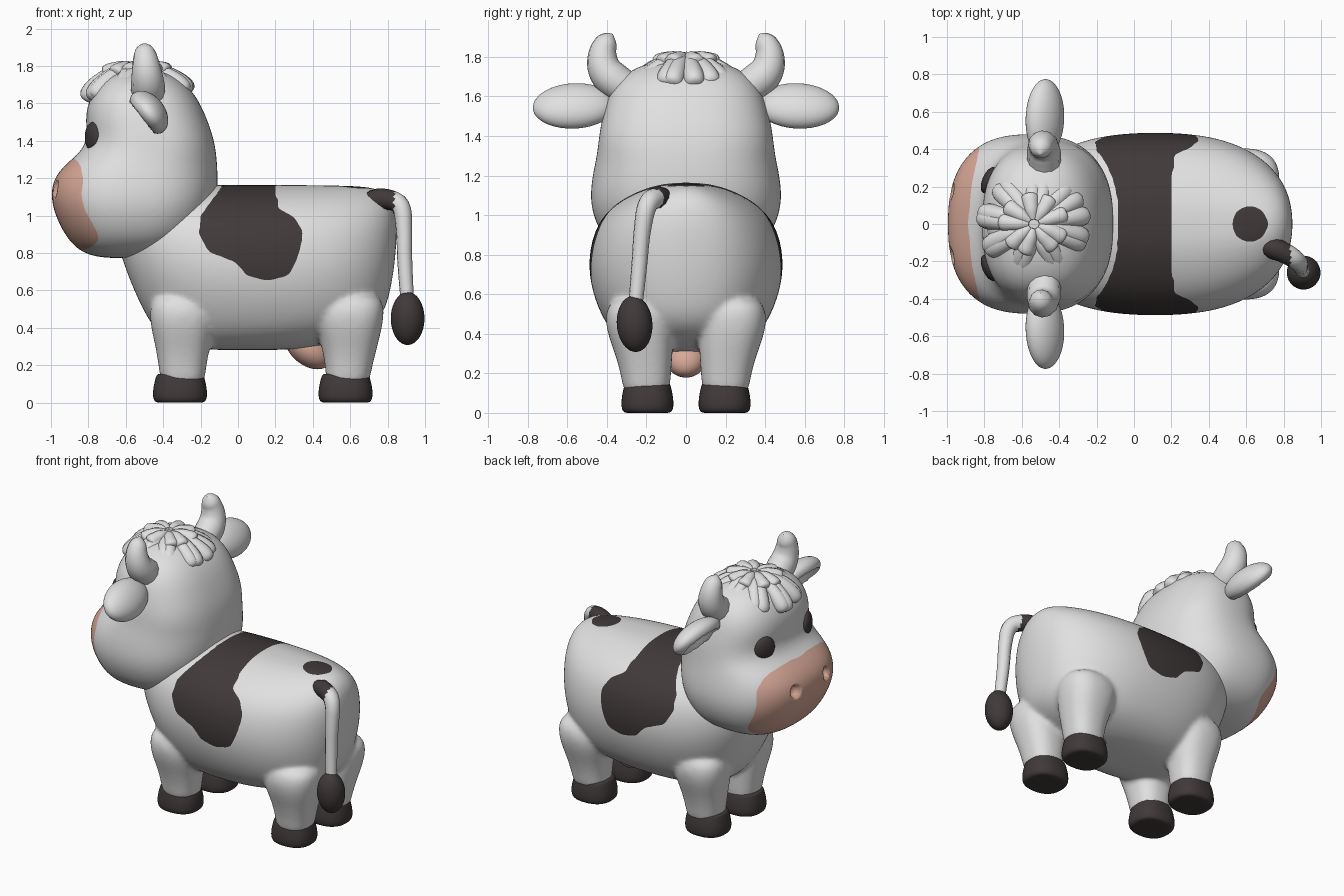
import bpy, bmesh, math
from mathutils import Vector, Matrix

cube = bpy.data.objects.get("Cube")
if cube:
    bpy.data.objects.remove(cube)


def material(name, rgb):
    m = bpy.data.materials.new(name)
    m.use_nodes = True
    m.diffuse_color = (*rgb, 1)
    bsdf = next(n for n in m.node_tree.nodes if n.type == 'BSDF_PRINCIPLED')
    bsdf.inputs["Base Color"].default_value = (*rgb, 1)
    return m


WHITE = material("soft_white", (0.75, 0.75, 0.75))
DARK = material("charcoal", (0.052, 0.041, 0.041))
PINK = material("dusty_pink", (0.68, 0.39, 0.31))


def add(name, mesh, mats):
    obj = bpy.data.objects.new(name, mesh)
    bpy.context.scene.collection.objects.link(obj)
    mesh.materials.clear()
    for m in mats:
        mesh.materials.append(m)
    for p in mesh.polygons:
        p.use_smooth = True
    return obj


def bake(obj):
    """Swap an object for its evaluated mesh."""
    bpy.context.view_layer.update()
    mesh = bpy.data.meshes.new_from_object(obj.evaluated_get(bpy.context.evaluated_depsgraph_get()))
    name, mats = obj.name, list(obj.data.materials)
    bpy.data.objects.remove(obj)
    return add(name, mesh, mats)


def stack(bm, rows, n=28, power=2.4):
    """Loft superellipse rings; each row is z, x_min, x_max, y_centre, y_half."""
    rings = []
    for z, x0, x1, yc, hy in rows:
        ring = []
        for i in range(n):
            a = math.tau * i / n
            c, s = math.cos(a), math.sin(a)
            x = math.copysign(abs(c) ** (2 / power), c) * (x1 - x0) / 2 + (x0 + x1) / 2
            y = math.copysign(abs(s) ** (2 / power), s) * hy + yc
            ring.append(bm.verts.new((x, y, z)))
        rings.append(ring)
    for lo, hi in zip(rings, rings[1:]):
        for i in range(n):
            j = (i + 1) % n
            bm.faces.new((lo[i], lo[j], hi[j], hi[i]))
    bm.faces.new(rings[0][::-1])
    bm.faces.new(rings[-1])


def lofted(name, stacks, mats, voxel=None, power=2.4, smooth=10):
    bm = bmesh.new()
    for rows in stacks:
        stack(bm, rows, power=power)
    mesh = bpy.data.meshes.new(name)
    bm.to_mesh(mesh)
    bm.free()
    obj = add(name, mesh, mats)
    obj.modifiers.new("round", 'SUBSURF').levels = 2
    if voxel:
        r = obj.modifiers.new("fuse", 'REMESH')
        r.mode, r.voxel_size = 'VOXEL', voxel
        s = obj.modifiers.new("soften", 'SMOOTH')
        s.factor, s.iterations = 0.5, smooth
    return bake(obj)


def paint(obj, rule):
    """Colour faces by a rule on their centre, then relax the colour borders."""
    bm = bmesh.new()
    bm.from_mesh(obj.data)
    for f in bm.faces:
        f.material_index = rule(f.calc_center_median())
    border = {}
    for e in bm.edges:
        if len({f.material_index for f in e.link_faces}) > 1:
            a, b = e.verts
            border.setdefault(a, []).append(b)
            border.setdefault(b, []).append(a)
    for _ in range(6):
        moved = {v: sum((o.co for o in near), Vector()) / len(near) for v, near in border.items()}
        for v, co in moved.items():
            v.co = v.co.lerp(co, 0.5)
    bm.to_mesh(obj.data)
    bm.free()


def blob(name, centre, radii, mat, rot=(0, 0, 0), shape=None, mats=None):
    bm = bmesh.new()
    bmesh.ops.create_uvsphere(bm, u_segments=40, v_segments=28, radius=1)
    if shape:
        shape(bm)
    turn = Matrix.Identity(3)
    for axis, deg in zip("XYZ", rot):
        turn = Matrix.Rotation(math.radians(deg), 3, axis) @ turn
    for v in bm.verts:
        v.co = turn @ (v.co * Vector(radii)) + Vector(centre)
    mesh = bpy.data.meshes.new(name)
    bm.to_mesh(mesh)
    bm.free()
    return add(name, mesh, mats or [mat])


def tubes(name, paths, mats, res=6):
    """Tapered tubes; each path is a list of x, y, z, radius."""
    cu = bpy.data.curves.new(name, 'CURVE')
    cu.dimensions, cu.bevel_depth, cu.bevel_resolution = '3D', 1, 4
    cu.use_fill_caps = True
    for path in paths:
        sp = cu.splines.new('NURBS')
        sp.points.add(len(path) - 1)
        for p, (x, y, z, r) in zip(sp.points, path):
            p.co, p.radius = (x, y, z, 1), r
        sp.order_u, sp.use_endpoint_u, sp.resolution_u = 3, True, res
    obj = bpy.data.objects.new(name, cu)
    bpy.context.scene.collection.objects.link(obj)
    for m in mats:
        cu.materials.append(m)
    return bake(obj)


# Torso and legs fused into one soft body
torso = [(0.28, -0.2, 0.3, 0, 0.12), (0.3, -0.35, 0.45, 0, 0.24), (0.37, -0.43, 0.68, 0, 0.35),
         (0.47, -0.5, 0.785, 0, 0.42), (0.6, -0.56, 0.82, 0, 0.475), (0.75, -0.62, 0.845, 0, 0.5),
         (0.9, -0.66, 0.855, 0, 0.475), (1.0, -0.66, 0.85, 0, 0.42), (1.08, -0.66, 0.83, 0, 0.33),
         (1.14, -0.6, 0.77, 0, 0.2), (1.165, -0.5, 0.66, 0, 0.08)]
legs = []
for s in (1, -1):
    legs.append([(0.08, -0.41, -0.18, s * 0.2, 0.115), (0.16, -0.42, -0.175, s * 0.2, 0.122),
                 (0.3, -0.44, -0.15, s * 0.212, 0.145), (0.45, -0.48, -0.11, s * 0.24, 0.18),
                 (0.6, -0.46, -0.13, s * 0.24, 0.15)])
    legs.append([(0.08, 0.47, 0.7, s * 0.2, 0.115), (0.16, 0.47, 0.71, s * 0.2, 0.122),
                 (0.3, 0.45, 0.745, s * 0.212, 0.145), (0.45, 0.4, 0.785, s * 0.24, 0.18),
                 (0.6, 0.42, 0.78, s * 0.24, 0.15)])
body = lofted("body", [torso] + legs, [WHITE, DARK], voxel=0.013, smooth=14)

# Saddle patch outline in side view, plus a round spot on the rump
saddle = [(-0.08, 1.3), (-0.09, 1.15), (-0.14, 1.08), (-0.2, 1.0), (-0.21, 0.9), (-0.15, 0.8), (-0.03, 0.76),
          (0.05, 0.68), (0.15, 0.65), (0.27, 0.68), (0.32, 0.78), (0.35, 0.91), (0.3, 0.99),
          (0.21, 1.04), (0.2, 1.3)]


def body_colour(c):
    if c.z > 1.0 and math.hypot(c.x - 0.62, c.y) < 0.095:
        return 1
    inside = False
    for (x0, z0), (x1, z1) in zip(saddle, saddle[1:] + saddle[:1]):
        if (z0 > c.z) != (z1 > c.z) and c.x < x0 + (c.z - z0) * (x1 - x0) / (z1 - z0):
            inside = not inside
    return int(inside)


paint(body, body_colour)

# Head with broad muzzle, pink nose and dented nostrils
skull = [(0.77, -0.72, -0.45, 0, 0.16), (0.8, -0.84, -0.32, 0, 0.31), (0.88, -0.92, -0.2, 0, 0.42),
         (1.0, -0.98, -0.14, 0, 0.475), (1.1, -1.005, -0.11, 0, 0.488), (1.2, -0.99, -0.105, 0, 0.475),
         (1.28, -0.92, -0.11, 0, 0.458), (1.34, -0.84, -0.115, 0, 0.448), (1.42, -0.805, -0.13, 0, 0.44),
         (1.52, -0.82, -0.165, 0, 0.42), (1.62, -0.8, -0.21, 0, 0.39), (1.71, -0.74, -0.28, 0, 0.325),
         (1.77, -0.65, -0.38, 0, 0.2), (1.785, -0.56, -0.46, 0, 0.08)]
head = lofted("head", [skull], [WHITE, PINK], voxel=0.013, power=2.5)
for v in head.data.vertices:
    d = math.hypot(abs(v.co.y) - 0.17, v.co.z - 1.14)
    if v.co.x < -0.8 and d < 0.045:
        v.co.x += 0.045 * (1 - (d / 0.045) ** 4)
paint(head, lambda c: int(c.x < -0.5 and abs(c.y / 0.41) ** 3.5 + abs((c.z - 1.06) / 0.245) ** 3.5 < 1))


# Cupped ear shape: front side pressed inward and coloured pink
def cup(bm):
    for v in bm.verts:
        rr = math.hypot(v.co.y, v.co.z)
        if v.co.x < 0:
            v.co.x = -0.5 + 0.75 * (1 - (rr / 0.8) ** 2) if rr < 0.8 else v.co.x * 0.83
    for f in bm.faces:
        c = f.calc_center_median()
        f.material_index = int(f.normal.x < 0.2 and math.hypot(c.y, c.z) < 0.7 and c.x < 0.5)


for s, side in ((1, "left"), (-1, "right")):
    blob(side + "_ear", (-0.48, s * 0.565, 1.55), (0.09, 0.21, 0.13), WHITE,
         rot=(-4 * s, -38, 0), shape=cup, mats=[WHITE, PINK])
    tubes(side + "_horn", [[(-0.48, s * 0.26, 1.62, 0.08), (-0.48, s * 0.36, 1.67, 0.095),
                            (-0.485, s * 0.42, 1.74, 0.085), (-0.495, s * 0.425, 1.83, 0.07),
                            (-0.5, s * 0.385, 1.9, 0.05), (-0.5, s * 0.37, 1.915, 0.001)]], [WHITE])
    blob(side + "_eye", (-0.775, s * 0.235, 1.42), (0.035, 0.075, 0.08), DARK, rot=(0, 0, -s * 24))
    for end, x in (("front", -0.31), ("rear", 0.575)):
        lofted(f"{side}_{end}_hoof", [[(z, x - r, x + r, s * 0.195, r * 0.91) for z, r in
               ((0, 0.1), (0, 0.135), (0.03, 0.147), (0.08, 0.144), (0.13, 0.132), (0.153, 0.125),
                (0.155, 0.1))]], [DARK])

# Curly hair: lumpy locks fanning over the crown
blob("hair_cap", (-0.53, 0, 1.62), (0.26, 0.24, 0.18), WHITE)
locks = []
for count, reach, lift, fat in ((17, 1.0, 0.0, 0.046), (9, 0.62, 0.012, 0.042)):
    for i in range(count):
        a = math.tau * (i + 0.5) / count
        lock = []
        for t, r in ((0.15, 0.5), (0.4, 0.9), (0.65, 1.0), (0.85, 1.2), (0.96, 1.1), (1.0, 0.5), (1.0, 0.02)):
            q = t * reach
            swirl = a + 0.15 * math.sin(3 * i) * t
            drop = 0.13 + 0.04 * max(0, -math.cos(a))
            lock.append((-0.535 + 0.285 * q * math.cos(swirl), 0.25 * q * math.sin(swirl),
                         1.785 + lift - drop * q ** 2.6, fat * r))
        locks.append(lock)
tubes("hair_curls", locks, [WHITE], res=4)

# Tail with dark root and dark tuft, and the udder
tail = tubes("tail", [[(0.67, -0.1, 1.06, 0.04), (0.72, -0.12, 1.085, 0.06), (0.8, -0.15, 1.09, 0.055),
                       (0.88, -0.2, 1.06, 0.05), (0.89, -0.225, 0.9, 0.042), (0.89, -0.235, 0.75, 0.04),
                       (0.905, -0.255, 0.55, 0.036)]], [WHITE, DARK], res=12)
for p in tail.data.polygons:
    p.material_index = int(p.center.x < 0.835 and p.center.z > 1.0)
blob("tail_tuft", (0.907, -0.26, 0.45), (0.09, 0.09, 0.142), DARK, rot=(4, 0, 0))
blob("udder", (0.375, 0, 0.29), (0.14, 0.11, 0.09), PINK, rot=(0, 38, 0))
